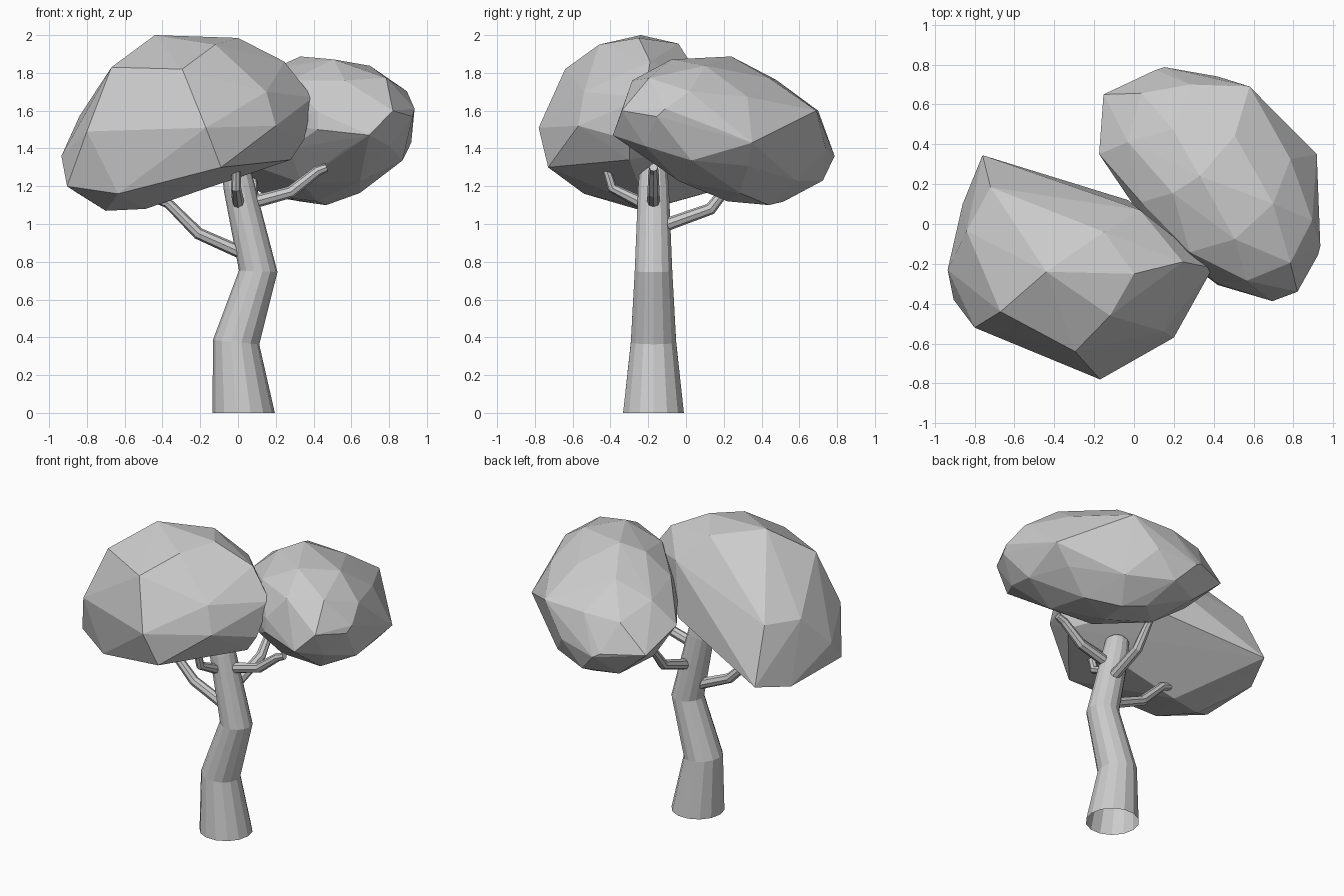
import bpy, bmesh
from math import sin, cos, tau
from mathutils import Vector, Matrix

if "Cube" in bpy.data.objects:
    bpy.data.objects.remove(bpy.data.objects["Cube"])


def finish(bm, name):
    bmesh.ops.recalc_face_normals(bm, faces=bm.faces)
    mesh = bpy.data.meshes.new(name)
    bm.to_mesh(mesh)
    bm.free()
    obj = bpy.data.objects.new(name, mesh)
    bpy.context.collection.objects.link(obj)
    return obj


def tube(name, path, radii, sides, flat_base=False):
    """Faceted tube with mitred rings, open at the start and capped at the end."""
    bm = bmesh.new()
    pts = [Vector(p) for p in path]
    total = pts[-1] - pts[0]
    ref = Vector((1, 0, 0)) if abs(total.y) > abs(total.x) else Vector((0, 1, 0))
    rings = []
    for i, (p, r) in enumerate(zip(pts, radii)):
        before = (p - pts[i - 1]).normalized() if i else Vector()
        after = (pts[i + 1] - p).normalized() if i < len(pts) - 1 else Vector()
        t = (before + after).normalized()
        if flat_base and i == 0:
            t = Vector((0, 0, 1))
        u = ref.cross(t).normalized()
        v = t.cross(u)
        rings.append([bm.verts.new(p + r * (cos(tau * k / sides) * u + sin(tau * k / sides) * v))
                      for k in range(sides)])
    for a, b in zip(rings, rings[1:]):
        for k in range(sides):
            n = (k + 1) % sides
            bm.faces.new((a[k], a[n], b[n], b[k]))
    bm.faces.new(rings[-1])
    return finish(bm, name)


def crown(name, points):
    """Faceted foliage mass wrapped around its corner points."""
    bm = bmesh.new()
    for p in points:
        bm.verts.new(p)
    hull = bmesh.ops.convex_hull(bm, input=bm.verts)
    bmesh.ops.delete(bm, geom=[v for v in bm.verts if not v.link_faces], context='VERTS')
    return finish(bm, name)


def slanted_ball(center, slant):
    """Corner points of a low-poly ball, stretched and sheared."""
    bm = bmesh.new()
    bmesh.ops.create_icosphere(bm, subdivisions=2, radius=1)
    pts = [Vector(center) + slant @ v.co for v in bm.verts]
    bm.free()
    return pts


# Crooked tapering trunk
Y = -0.172
tube("trunk",
     [(0.03, Y, 0), (-0.01, Y, 0.375), (0.107, Y, 0.75), (0.005, Y, 1.2), (-0.01, Y, 1.29), (-0.015, Y, 1.33)],
     [0.165, 0.123, 0.102, 0.083, 0.074, 0.04], 14, flat_base=True)

# Four bent branches
branches = {
    "left_branch": [(0.06, Y, 0.83), (-0.21, Y, 0.95), (-0.37, Y, 1.11), (-0.43, Y, 1.13)],
    "right_branch": [(0.04, Y, 1.105), (0.28, Y, 1.17), (0.42, Y, 1.28), (0.47, Y, 1.3)],
    "front_branch": [(0.02, -0.17, 1.09), (0, -0.25, 1.12), (-0.01, -0.39, 1.19), (-0.01, -0.43, 1.32)],
    "back_branch": [(0.07, -0.15, 0.98), (0.08, 0.13, 1.08), (0.08, 0.2, 1.17), (0.08, 0.25, 1.23)],
}
for name, path in branches.items():
    tube(name, path, [0.035, 0.032, 0.027, 0.022], 8)

# Large left crown
crown("left_crown", [
    (-.44, -.24, 2.0), (0, -.25, 1.985), (-.12, -.46, 1.95), (.245, -.19, 1.86),   # top
    (-.67, -.44, 1.83), (-.295, -.64, 1.82), (-.17, -.78, 1.51), (-.8, -.52, 1.49),  # front
    (-.09, -.73, 1.3), (-.635, -.54, 1.16), (-.905, -.38, 1.2),
    (.395, -.22, 1.67), (.35, -.3, 1.445), (.2, -.57, 1.52), (.15, -.54, 1.7),     # right
    (-.935, -.23, 1.36), (-.84, -.035, 1.57), (-.86, .1, 1.17),                    # left
    (-.76, .345, 1.23), (-.03, .12, 1.42), (-.72, .185, 1.58), (-.15, -.04, 1.955),  # back
    (.03, .07, 1.78),
    (-.7, -.23, 1.07), (-.49, -.2, 1.08), (.28, -.3, 1.34),                        # underside
])

# Smaller right crown: slanted ball with a few corners pulled out
slant = Matrix(((0.53, 0, 0), (-0.225, 0.52, 0), (0.045, -0.1, 0.375)))
crown("right_crown", slanted_ball((0.42, 0.22, 1.495), slant) + [
    (.33, .24, 1.887), (.935, -.11, 1.61), (.917, .35, 1.43), (.82, -.34, 1.6),
    (.695, -.387, 1.47), (.42, -.306, 1.5), (.58, .69, 1.6), (.153, .787, 1.36),
    (-.153, .65, 1.4), (-.175, .35, 1.5), (.467, .44, 1.1),
])
